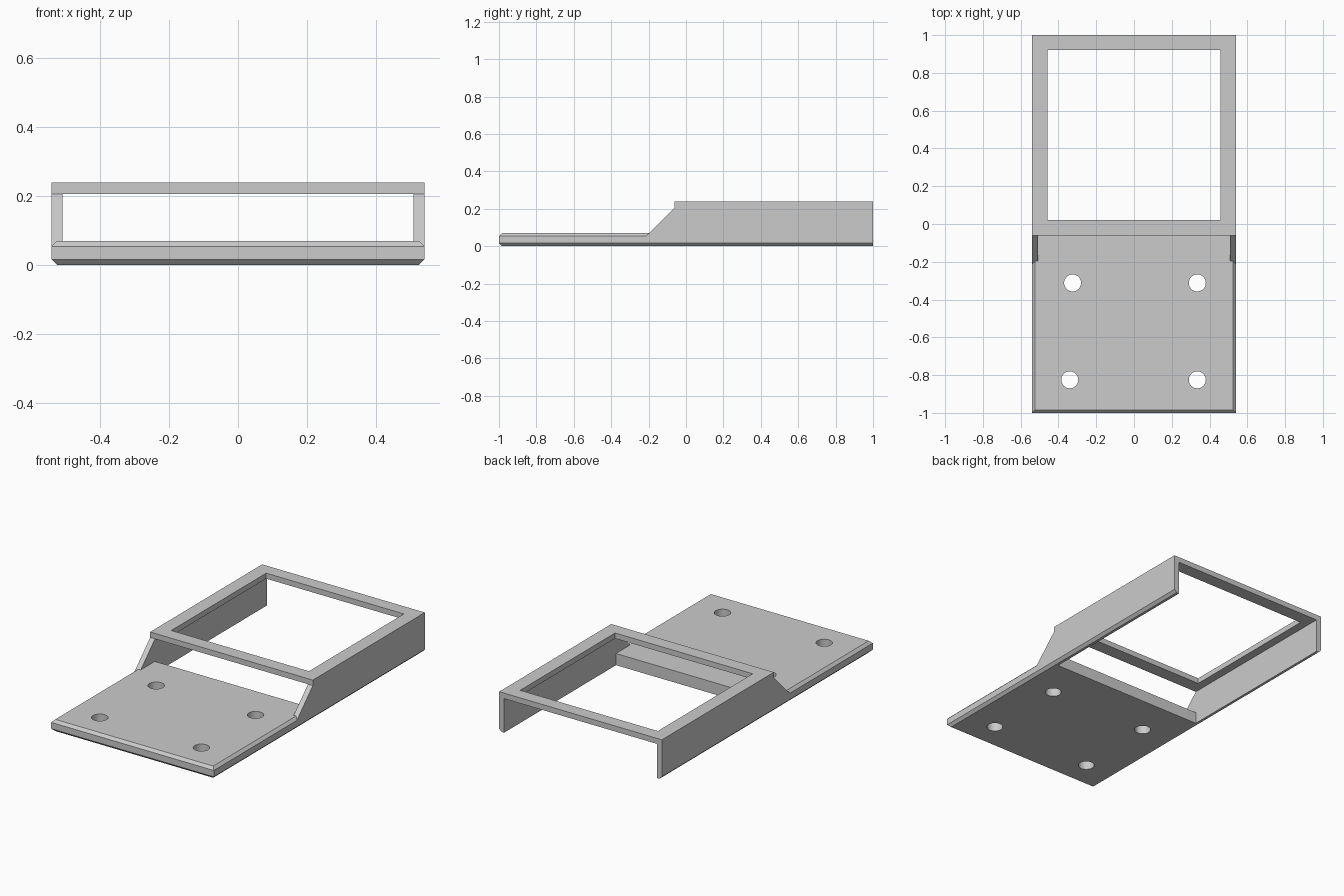
import bpy
import bmesh
from mathutils import Matrix, Vector

cube = bpy.data.objects.get("Cube")
if cube:
    bpy.data.objects.remove(cube)

HALF_W, WALL, CHAMFER = 0.54, 0.032, 0.016
PLATE_BACK, PLATE_TOP = -0.062, 0.07
FRAME_LOW, FRAME_TOP = 0.205, 0.238

grey = bpy.data.materials.new("plain grey")
grey.use_nodes = True
grey.diffuse_color = (0.6, 0.6, 0.6, 1)
grey.node_tree.nodes["Principled BSDF"].inputs["Base Color"].default_value = grey.diffuse_color


def make_object(name, bm):
    bmesh.ops.recalc_face_normals(bm, faces=bm.faces)
    mesh = bpy.data.meshes.new(name)
    bm.to_mesh(mesh)
    bm.free()
    mesh.materials.append(grey)
    obj = bpy.data.objects.new(name, mesh)
    bpy.context.scene.collection.objects.link(obj)
    return obj


def extrude_profile(points, direction):
    bm = bmesh.new()
    face = bm.faces.new([bm.verts.new(p) for p in points])
    moved = bmesh.ops.extrude_face_region(bm, geom=[face])["geom"]
    bmesh.ops.translate(bm, vec=direction,
                        verts=[v for v in moved if isinstance(v, bmesh.types.BMVert)])
    return bm


def chamfer(bm, rule):
    edges = [e for e in bm.edges if rule(*(v.co for v in e.verts))]
    bmesh.ops.bevel(bm, geom=edges, offset=CHAMFER, segments=1, affect='EDGES')


# Mounting plate, chamfered on its front and sides
corners = [(-HALF_W, -1, 0), (HALF_W, -1, 0),
           (HALF_W, PLATE_BACK, 0), (-HALF_W, PLATE_BACK, 0)]
bm = extrude_profile(corners, Vector((0, 0, PLATE_TOP)))
chamfer(bm, lambda a, b: abs(a.z - b.z) < 0.01 and min(a.y, b.y) < -0.9)
plate = make_object("mounting_plate", bm)

# Four screw holes through the plate
bm = bmesh.new()
for x, y in ((-0.325, -0.312), (0.335, -0.312), (-0.34, -0.825), (0.335, -0.825)):
    bmesh.ops.create_cone(bm, cap_ends=True, segments=32, radius1=0.045, radius2=0.045,
                          depth=0.4, matrix=Matrix.Translation((x, y, 0)))
cutter = make_object("hole_cutter", bm)
cutter.hide_render = True
cutter.hide_set(True)
holes = plate.modifiers.new("holes", 'BOOLEAN')
holes.operation = 'DIFFERENCE'
holes.solver = 'EXACT'
holes.object = cutter

# Side walls with a sloped foot resting on the plate
foot = PLATE_TOP - CHAMFER
profile = [(PLATE_BACK, 0), (1, 0), (1, FRAME_LOW), (PLATE_BACK, FRAME_LOW),
           (-0.213, foot), (PLATE_BACK, foot)]
for side, name in ((1, "left_wall"), (-1, "right_wall")):
    bm = extrude_profile([(side * HALF_W, y, z) for y, z in profile],
                         Vector((-side * WALL, 0, 0)))
    chamfer(bm, lambda a, b: max(a.z, b.z) < 0.01
            and min(abs(a.x), abs(b.x)) > HALF_W - 0.01)
    make_object(name, bm)

# Raised frame: outer and inner rings bridged by quads
outer = [(-HALF_W, PLATE_BACK), (HALF_W, PLATE_BACK), (HALF_W, 1), (-HALF_W, 1)]
inner = [(-0.457, 0.02), (0.457, 0.02), (0.457, 0.92), (-0.457, 0.92)]
bm = bmesh.new()
rings = [[bm.verts.new((x, y, z)) for x, y in loop]
         for loop, z in ((outer, FRAME_LOW), (outer, FRAME_TOP),
                         (inner, FRAME_TOP), (inner, FRAME_LOW))]
for r in range(4):
    a, b = rings[r], rings[(r + 1) % 4]
    for i in range(4):
        j = (i + 1) % 4
        bm.faces.new((a[i], a[j], b[j], b[i]))
make_object("raised_frame", bm)
